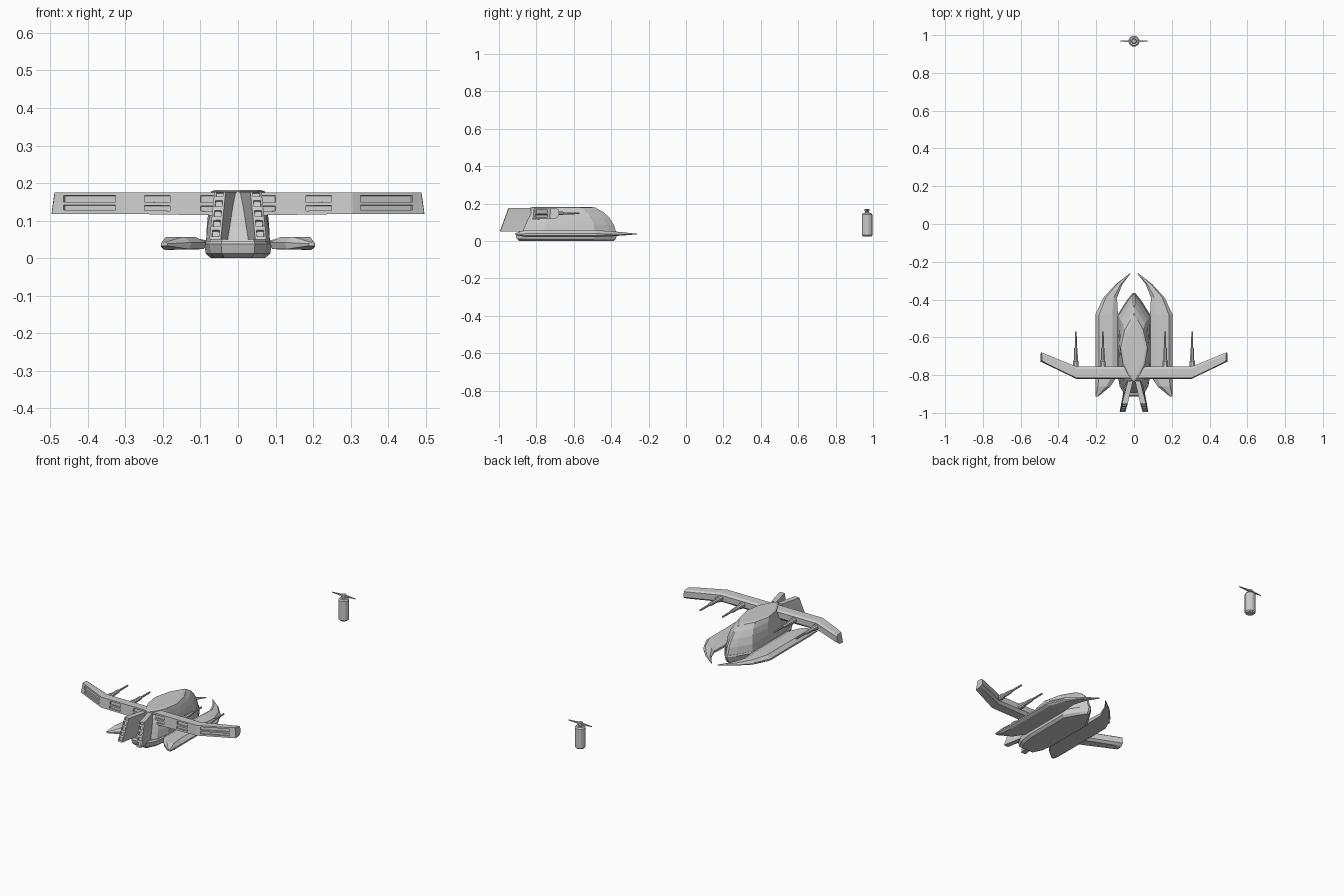
import bpy, bmesh, math

cube = bpy.data.objects.get("Cube")
if cube:
    bpy.data.objects.remove(cube, do_unlink=True)

# One light grey for everything
grey = bpy.data.materials.new("light grey")
grey.use_nodes = True
grey.diffuse_color = (0.6, 0.6, 0.6, 1)
grey.node_tree.nodes["Principled BSDF"].inputs["Base Color"].default_value = (0.6, 0.6, 0.6, 1)


def finish(name, bm, mirror=False):
    mesh = bpy.data.meshes.new(name)
    bm.to_mesh(mesh)
    bm.free()
    mesh.materials.append(grey)
    ob = bpy.data.objects.new(name, mesh)
    bpy.context.scene.collection.objects.link(ob)
    if mirror:
        ob.modifiers.new("mirror", 'MIRROR')
    return ob


def loft(name, rings, mirror=False, slot=None, depth=0.008):
    """Skin closed rings; faces where slot(ring, side) is true are recessed."""
    bm = bmesh.new()
    rows = [[bm.verts.new(p) for p in ring] for ring in rings]
    n = len(rows[0])
    recessed = []
    for i in range(len(rows) - 1):
        for j in range(n):
            k = (j + 1) % n
            face = bm.faces.new((rows[i][j], rows[i][k], rows[i + 1][k], rows[i + 1][j]))
            if slot and slot(i, j):
                recessed.append(face)
    bm.faces.new(rows[0])
    bm.faces.new(rows[-1])
    bmesh.ops.recalc_face_normals(bm, faces=bm.faces[:])
    if recessed:
        bmesh.ops.inset_individual(bm, faces=recessed, thickness=0.001)
        bmesh.ops.inset_individual(bm, faces=recessed, thickness=0.001, depth=-depth)
    return finish(name, bm, mirror)


def lathe(name, profile, centre, axis='Z', sides=12, mirror=False):
    """Stack of circles from (radius, distance along axis) pairs."""
    cx, cy, cz = centre
    rings = []
    for r, d in profile:
        ring = []
        for s in range(sides):
            a = math.tau * (s + 0.5) / sides
            u, v = r * math.cos(a), r * math.sin(a)
            ring.append((cx + u, cy + v, cz + d) if axis == 'Z' else (cx + u, cy + d, cz + v))
        rings.append(ring)
    return loft(name, rings, mirror)


# Fuselage: blunt plan at the bottom blending to a pointed leaf at the top
STATIONS = [0, .1, .25, .5, .78, .93, 1]
BLUNT = [.5, .85, 1, 1, 1, .42, .08]
LEAF = [.06, .42, .8, 1, .68, .25, .03]


def plan(z, width, rear, front, leaf):
    half = []
    for u, b, l in zip(STATIONS, BLUNT, LEAF):
        half.append((width * (b + (l - b) * leaf), rear + (front - rear) * u, z))
    return half + [(-x, y, z) for x, y, z in reversed(half)]


loft("lower_hull", [plan(0, .072, -.89, -.385, 0), plan(.012, .086, -.905, -.375, 0),
                    plan(.038, .09, -.912, -.366, 0), plan(.046, .086, -.905, -.37, 0)])
loft("upper_hull", [plan(.045, .085, -.895, -.373, 0), plan(.085, .083, -.875, -.385, .12),
                    plan(.125, .079, -.86, -.41, .35), plan(.155, .075, -.845, -.442, .65),
                    plan(.173, .072, -.835, -.475, .95)])
loft("canopy_panel", [plan(.172, .073, -.835, -.472, 1), plan(.178, .071, -.833, -.482, 1),
                      plan(.182, .06, -.82, -.51, 1)])

# Side floats with hooked front tips: y, inner x, outer x, thickness factor
rings = []
for y, xi, xo, t in [(-.912, .188, .205, .3), (-.86, .125, .205, 1), (-.8, .085, .205, 1),
                     (-.48, .085, .205, 1), (-.39, .09, .162, .75), (-.32, .062, .098, .4),
                     (-.262, .018, .024, .1)]:
    w, mid = xo - xi, .037
    shape = [(.05, .024), (.88, .022), (1, .03), (1, .039), (.83, .057), (.25, .057), (0, .042)]
    rings.append([(xi + w * f, y, mid + (z - mid) * t) for f, z in shape])
loft("side_float", rings, mirror=True)

# Bent wing with two rows of recesses along its rear face
LEVELS = [0, .16, .42, .54, .87, 1]
rings = []
for x in [0, .03, .1, .18, .25, .305, .325, .465, .488]:
    sweep = max(0, x - .305)
    back, lead = -.82 + .48 * sweep, -.755 + .41 * sweep
    if x > .48:
        back += .004
    low, high = .113 + .005 * min(1, x / .3), .175
    tip = .008 if x > .48 else 0
    ring = [(x + tip * (1 - f), back + .005 * f, low + (high - low) * f) for f in LEVELS]
    ring += [(x, lead - .012, high - .001), (x + tip / 4, lead, .166),
             (x + tip / 2, lead, .133), (x + tip, lead - .015, low + .003)]
    rings.append(ring)
loft("wing", rings, mirror=True, slot=lambda i, j: i in (1, 3, 6) and j in (1, 3))

# Stepped guns ahead of the wing
for label, x in (("inner_gun", .165), ("outer_gun", .308)):
    lathe(label, [(.016, -.02), (.016, .03), (.012, .035), (.01, .1), (.006, .105), (.005, .188)],
          (x, -.758, .148), axis='Y', sides=8, mirror=True)

# Splayed tail fins with a ladder of recesses on the raked rear face
rings = []
for f in [0, .06, .2, .27, .41, .48, .62, .69, .83, .9, 1]:
    z = .05 + .126 * f
    rear, shift = -.996 + .046 * f, .013 * f
    rings.append([(.016 - .011 * f, -.83, z), (.046 - shift, rear, z), (.051 - shift, rear, z),
                  (.071 - shift, rear, z), (.076 - shift, rear + .003, z), (.045 - shift, -.83, z)])
loft("tail_fin", rings, mirror=True, slot=lambda i, j: j == 2 and i % 2 == 1)

# Separate canister with a cap and a cross handle
spot = (0, .968, 0)
lathe("canister_body", [(.022, .024), (.029, .031), (.029, .142), (.023, .149)], spot)
lathe("canister_cap", [(.013, .147), (.013, .153), (.009, .155), (.009, .158),
                       (.014, .16), (.014, .169), (.01, .172)], spot)
rings = []
for x, h in [(-.075, .002), (-.02, .005), (.02, .005), (.075, .002)]:
    rings.append([(x, .968 + a * h, .164 + b * h * .8) for a, b in ((-1, -1), (1, -1), (1, 1), (-1, 1))])
loft("canister_handle", rings)
